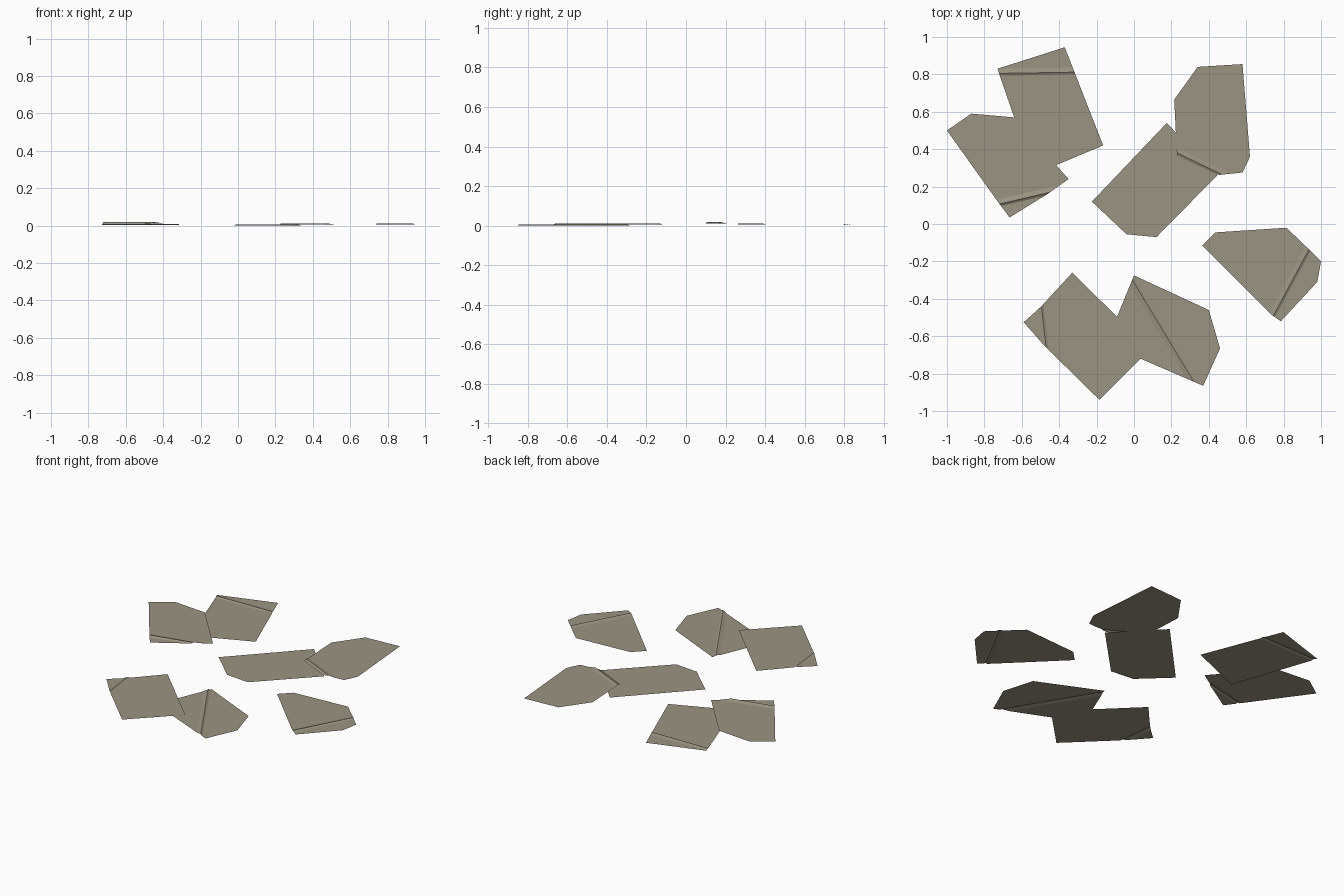
import bpy, bmesh
from mathutils import Vector

if "Cube" in bpy.data.objects:
    bpy.data.objects.remove(bpy.data.objects["Cube"])

# one flat dusty grey-brown colour
mat = bpy.data.materials.new("dusty grey brown")
mat.diffuse_color = (0.33, 0.295, 0.225, 1)
mat.use_nodes = True
mat.node_tree.nodes["Principled BSDF"].inputs["Base Color"].default_value = mat.diffuse_color


def sheet(name, z, outline, crease=None, h=0.006):
    """Flat scrap at height z with an optional pressed crease along a line."""
    bm = bmesh.new()
    bm.faces.new([bm.verts.new((x, y, z)) for x, y in outline])
    bm.normal_update()
    if bm.faces[:][0].normal.z < 0:
        bmesh.ops.reverse_faces(bm, faces=bm.faces[:])
    if crease:
        a, b = (Vector((*p, z)) for p in crease)
        d = (b - a).normalized()
        n = Vector((-d.y, d.x, 0))
        if n.x - n.y < 0:          # steep side towards lower right
            n = -n
        for off in (-0.025, 0.0, 0.012):
            bmesh.ops.bisect_plane(bm, geom=bm.verts[:] + bm.edges[:] + bm.faces[:],
                                   plane_co=a + n * off, plane_no=n)
        for v in bm.verts:         # lift the ridge line
            if abs((v.co - a).dot(n)) < 0.001:
                v.co.z += h
    me = bpy.data.meshes.new(name)
    bm.to_mesh(me)
    bm.free()
    me.materials.append(mat)
    ob = bpy.data.objects.new(name, me)
    bpy.context.collection.objects.link(ob)
    return ob


# back left pair
sheet("back_left_lower_scrap", 0.003,
      [(-.73, .83), (-.37, .945), (-.165, .42), (-.535, .265), (-.715, .785)],
      [(-.73, .805), (-.31, .812)])
sheet("back_left_upper_scrap", 0.011,
      [(-1, .5), (-.87, .59), (-.64, .57), (-.35, .24), (-.455, .165), (-.665, .035), (-.725, .115)],
      [(-.72, .107), (-.44, .172)], 0.008)

# back right pair
sheet("back_right_lower_scrap", 0.0,
      [(.175, .54), (.445, .26), (.12, -.07), (-.04, -.055), (-.225, .12)])
sheet("back_right_upper_scrap", 0.006,
      [(.215, .665), (.34, .84), (.58, .855), (.62, .36), (.58, .275), (.46, .263), (.43, .265), (.23, .36)],
      [(.23, .38), (.46, .27)])

# front pair
sheet("front_left_scrap", 0.005,
      [(-.59, -.525), (-.5, -.445), (-.33, -.26), (.085, -.67), (-.185, -.94), (-.48, -.65)],
      [(-.495, -.44), (-.47, -.66)])
sheet("front_right_scrap", 0.001,
      [(0, -.275), (.4, -.46), (.46, -.665), (.37, -.865), (-.15, -.64)],
      [(-.005, -.305), (.32, -.845)])

# right scrap
sheet("right_scrap", 0.006,
      [(.365, -.115), (.435, -.045), (.815, -.02), (.935, -.135), (1, -.2), (.98, -.31), (.785, -.52), (.735, -.485)],
      [(.93, -.145), (.745, -.49)])
